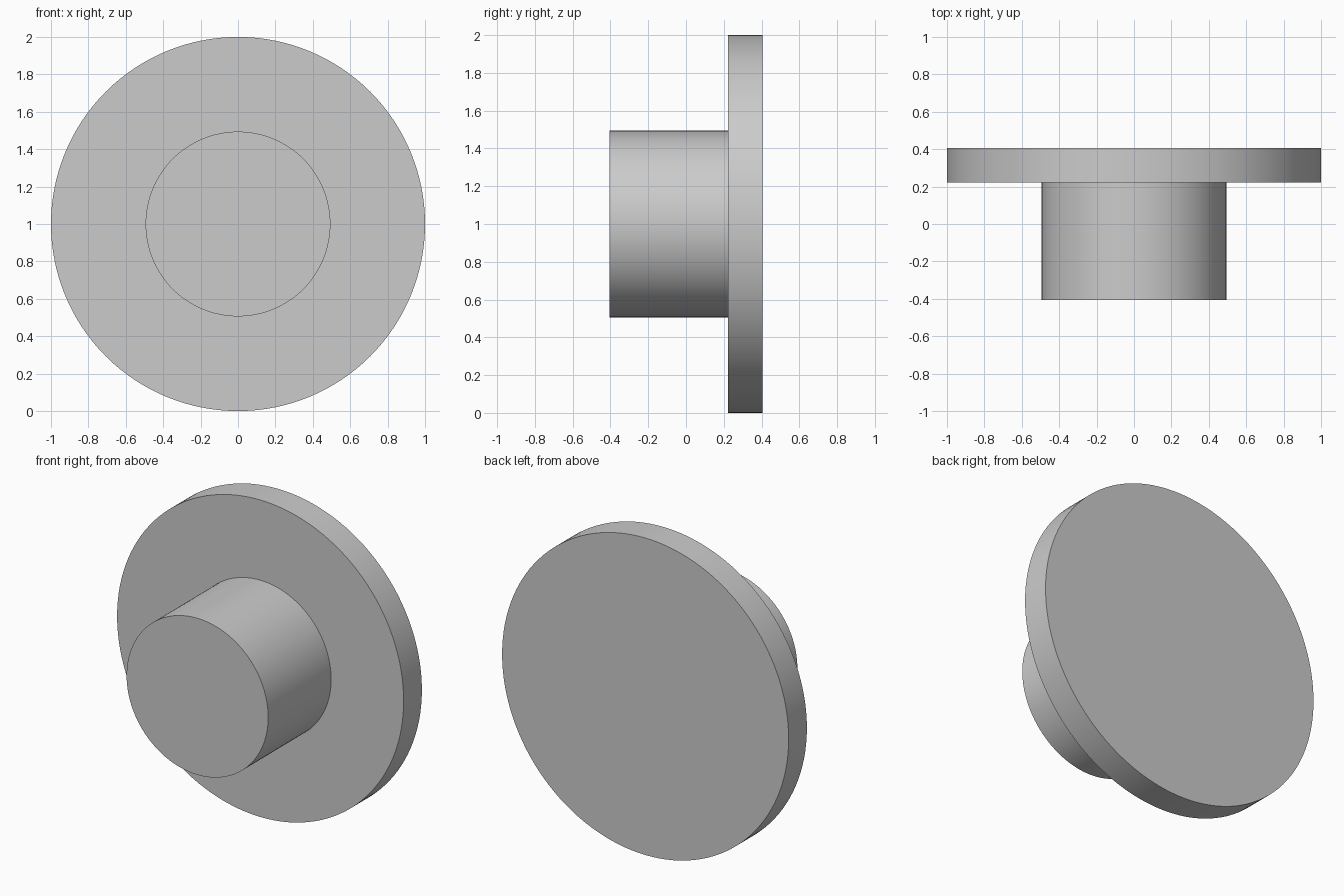
import bpy
import math

cube = bpy.data.objects.get("Cube")
if cube:
    bpy.data.objects.remove(cube, do_unlink=True)

# Single grey finish
grey = bpy.data.materials.new("light_grey")
grey.use_nodes = True
colour = (0.6, 0.6, 0.6, 1.0)
grey.diffuse_color = colour
grey.node_tree.nodes["Principled BSDF"].inputs["Base Color"].default_value = colour


def disc(name, radius, y_front, y_back):
    """Smooth-sided cylinder lying along y, centred at z = 1."""
    bpy.ops.mesh.primitive_cylinder_add(
        vertices=128, radius=radius, depth=y_back - y_front,
        location=(0, (y_front + y_back) / 2, 1),
        rotation=(math.pi / 2, 0, 0))
    obj = bpy.context.object
    obj.name = name
    obj.data.materials.append(grey)
    bpy.ops.object.shade_smooth_by_angle(angle=math.radians(30))
    return obj


# Wide flange at the back, narrower boss at the front
disc("flange", 1.0, 0.223, 0.405)
disc("boss", 0.494, -0.405, 0.223)
